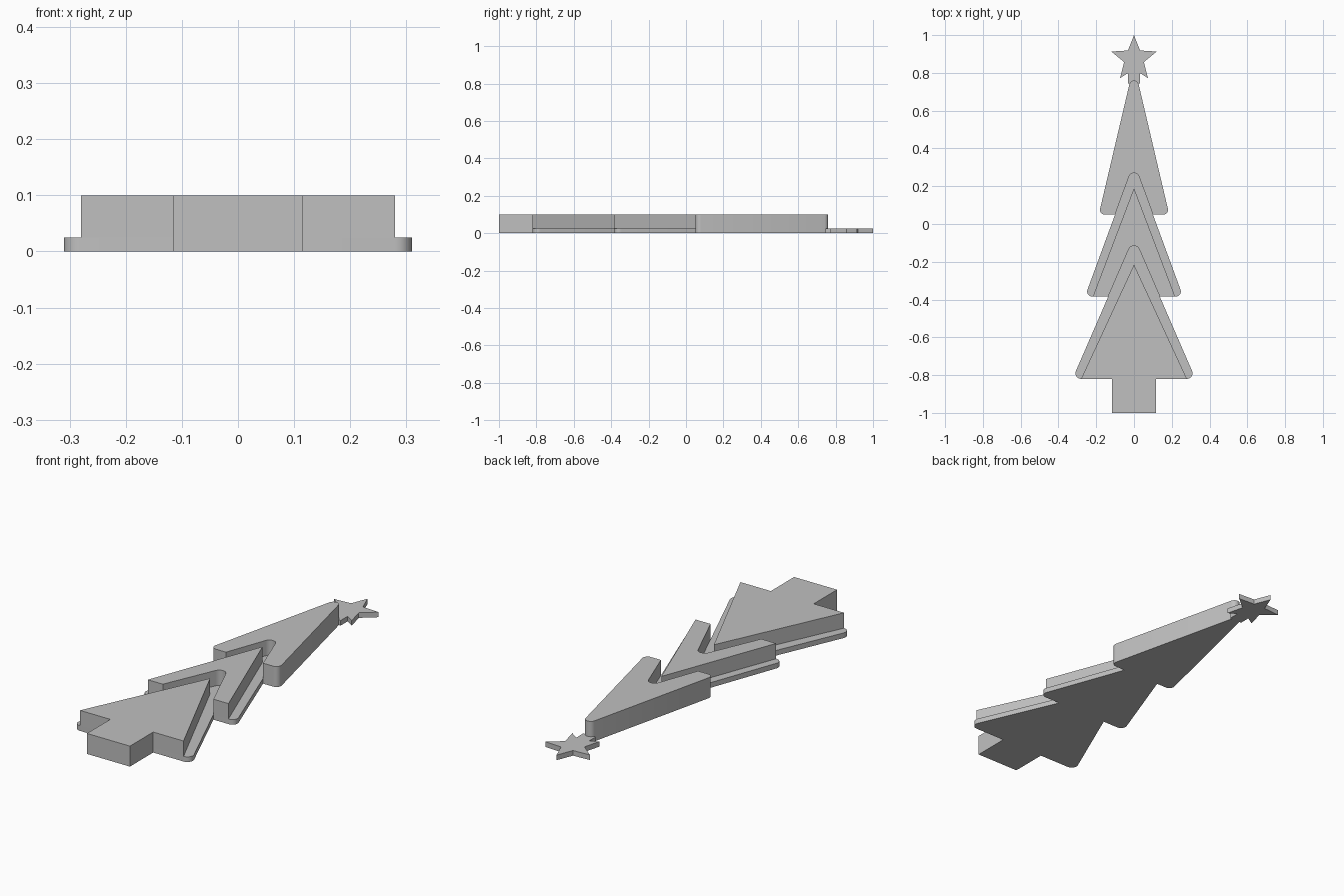
import bpy
import bmesh
from math import sin, cos, pi, atan2, radians

cube = bpy.data.objects.get("Cube")
if cube:
    bpy.data.objects.remove(cube, do_unlink=True)

grey = bpy.data.materials.new("plain grey")
grey.use_nodes = True
colour = (0.53, 0.53, 0.53, 1)
grey.diffuse_color = colour
grey.node_tree.nodes["Principled BSDF"].inputs["Base Color"].default_value = colour

PLATE, TOP = 0.025, 0.1


def slab(name, outline, z0, z1):
    """Extrude a flat outline between two heights."""
    bm = bmesh.new()
    face = bm.faces.new([bm.verts.new((x, y, z0)) for x, y in outline])
    up = bmesh.ops.extrude_face_region(bm, geom=[face])["geom"]
    bmesh.ops.translate(bm, vec=(0, 0, z1 - z0),
                        verts=[v for v in up if isinstance(v, bmesh.types.BMVert)])
    bmesh.ops.recalc_face_normals(bm, faces=bm.faces)
    mesh = bpy.data.meshes.new(name)
    bm.to_mesh(mesh)
    bm.free()
    mesh.materials.append(grey)
    obj = bpy.data.objects.new(name, mesh)
    bpy.context.collection.objects.link(obj)
    bpy.context.view_layer.objects.active = obj
    bpy.ops.object.select_all(action="DESELECT")
    obj.select_set(True)
    bpy.ops.object.shade_smooth_by_angle(angle=radians(30))
    return obj


def arc(x, y, r, a0, a1, steps=8):
    angles = [a0 + (a1 - a0) * i / steps for i in range(steps + 1)]
    return [(x + r * cos(a), y + r * sin(a)) for a in angles]


def side_angle(apex, base, half, r):
    """Direction of the sloping side's outward normal."""
    return atan2(half - r, apex - base - 2 * r)


def rounded_triangle(apex, base, half, r):
    a = side_angle(apex, base, half, r)
    return (arc(half - r, base + r, r, -pi / 2, a)
            + arc(0, apex - r, r, a, pi - a)
            + arc(r - half, base + r, r, pi - a, 1.5 * pi))


def notch(y, tier):
    """Opening in a bottom edge at height y that fits the tier below."""
    apex, base, half, r = tier
    a = side_angle(*tier)
    tip = arc(0, apex - r, r, pi - a, a)
    x, top = tip[-1]
    x += (top - y) * sin(a) / cos(a)
    return [(-x, y)] + tip + [(x, y)]


# Tiers: apex, base, half width, corner radius
upper = (0.76, 0.05, 0.18, 0.025)
middle = (0.27, -0.385, 0.248, 0.028)
lower = (-0.115, -0.82, 0.31, 0.03)

# Upper tier, full thickness
slab("upper_tier", rounded_triangle(*upper) + notch(upper[1], middle), 0, TOP)

# Middle tier, thin plate with raised chevron
cut = notch(middle[1], lower)
slab("middle_plate", rounded_triangle(*middle) + cut, 0, PLATE)
slab("middle_chevron",
     [(0.218, middle[1]), (0, 0.19), (-0.218, middle[1])] + cut, PLATE, TOP)

# Lower tier, thin plate with raised triangle and trunk
slab("lower_plate", rounded_triangle(*lower), 0, PLATE)
b, w = lower[1], 0.116
slab("lower_triangle_and_trunk",
     [(0.28, b), (0, -0.215), (-0.28, b), (-w, b), (-w, -1), (w, -1), (w, b)],
     PLATE, TOP)
slab("trunk_foot", [(-w, -1), (w, -1), (w, b), (-w, b)], 0, PLATE)

# Star and the tab that joins it to the tree
star = []
for i in range(10):
    r = 0.055 if i % 2 else 0.126
    t = pi / 2 + i * pi / 5
    star.append((r * cos(t), 0.874 + r * sin(t)))
slab("star", star, 0, PLATE)
slab("star_tab", [(-0.033, 0.745), (0.033, 0.745), (0.033, 0.85), (-0.033, 0.85)],
     0, PLATE)
